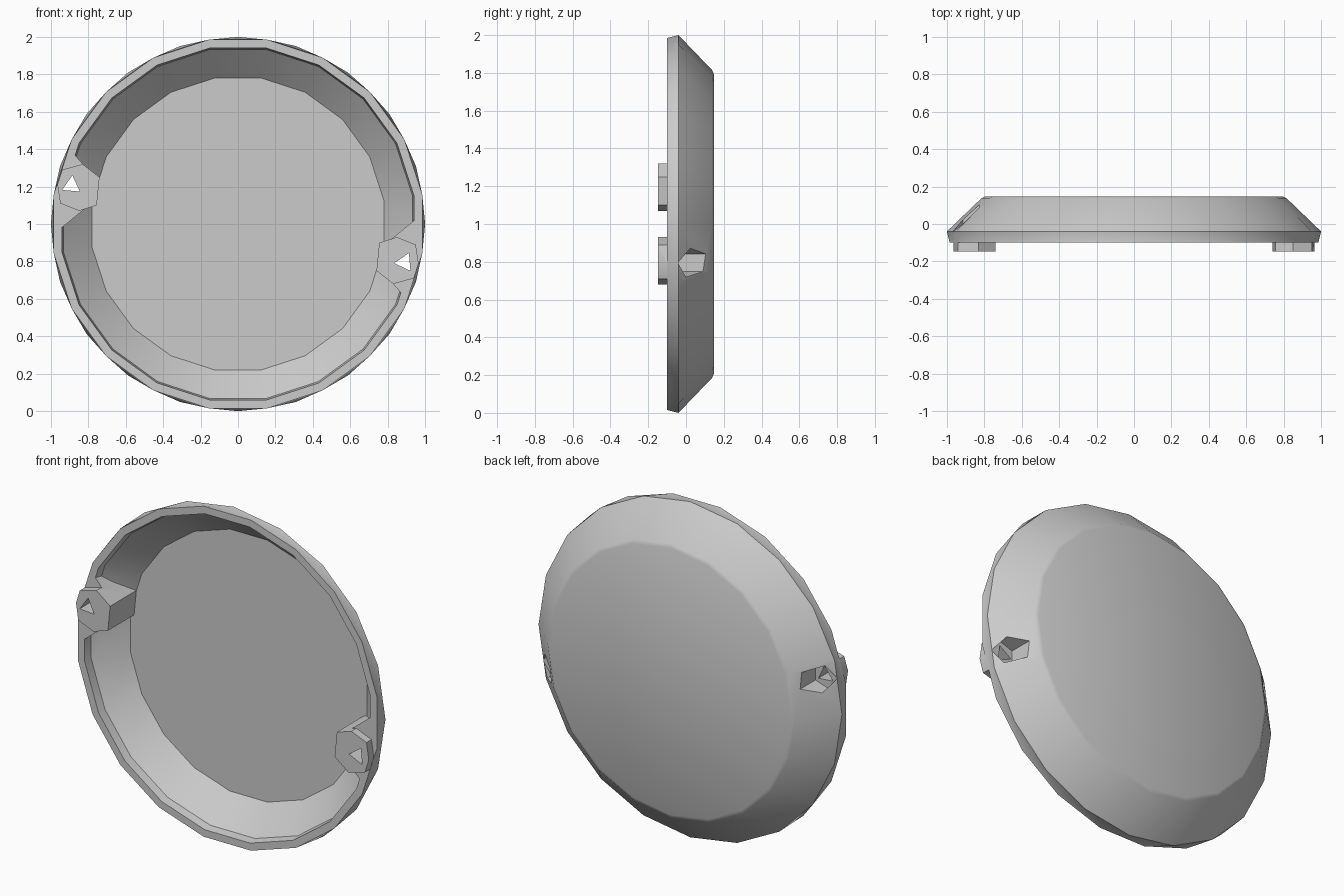
import bpy, bmesh, math

cube = bpy.data.objects.get("Cube")
if cube:
    bpy.data.objects.remove(cube, do_unlink=True)

grey = bpy.data.materials.new("light_grey")
grey.use_nodes = True
grey.diffuse_color = (0.6, 0.6, 0.6, 1)
grey.node_tree.nodes["Principled BSDF"].inputs["Base Color"].default_value = (0.6, 0.6, 0.6, 1)

SIDES = 20


def make_object(name, bm):
    bmesh.ops.recalc_face_normals(bm, faces=bm.faces)
    mesh = bpy.data.meshes.new(name)
    bm.to_mesh(mesh)
    bm.free()
    mesh.materials.append(grey)
    obj = bpy.data.objects.new(name, mesh)
    bpy.context.collection.objects.link(obj)
    return obj


def lathe(name, profile):
    """Rings of (radius, y, turn in steps), capped at both ends."""
    bm = bmesh.new()
    rings = []
    for r, y, turn in profile:
        angles = [(i + turn) * math.tau / SIDES for i in range(SIDES)]
        rings.append([bm.verts.new((r * math.cos(a), y, 1 + r * math.sin(a))) for a in angles])
    for k in range(len(rings) - 1):
        a, b = rings[k], rings[k + 1]
        same = profile[k][2] == profile[k + 1][2]
        for i in range(SIDES):
            j = (i + 1) % SIDES
            if same:
                bm.faces.new((a[i], a[j], b[j], b[i]))
            elif profile[k][2] > profile[k + 1][2]:
                bm.faces.new((a[i], b[j], b[i]))
                bm.faces.new((a[i], a[j], b[j]))
            else:
                bm.faces.new((a[i], a[j], b[i]))
                bm.faces.new((a[j], b[j], b[i]))
    bm.faces.new(rings[0])
    bm.faces.new(rings[-1])
    return make_object(name, bm)


def prism(name, outline, front, back):
    """Extrude an (x, z) outline along y; back is a function of (x, z)."""
    bm = bmesh.new()
    near = [bm.verts.new((x, front, z)) for x, z in outline]
    far = [bm.verts.new((x, back(x, z), z)) for x, z in outline]
    n = len(outline)
    for i in range(n):
        j = (i + 1) % n
        bm.faces.new((near[i], near[j], far[j], far[i]))
    bm.faces.new(near)
    bmesh.ops.triangulate(bm, faces=[bm.faces.new(far)])
    return make_object(name, bm)


def polygon(cx, cz, r, n, start):
    angles = [math.radians(start) + i * math.tau / n for i in range(n)]
    return [(cx + r * math.cos(a), cz + r * math.sin(a)) for a in angles]


def inside_wall(x, z):
    """Depth that stays buried in the sloping wall."""
    return min(0.12, -0.08 + 0.95 * (1 - math.hypot(x, z - 1)))


def combine(target, other, operation):
    mod = target.modifiers.new(operation.lower(), 'BOOLEAN')
    mod.operation = operation
    mod.solver = 'EXACT'
    mod.object = other
    bpy.context.view_layer.objects.active = target
    bpy.ops.object.modifier_apply(modifier=mod.name)
    bpy.data.objects.remove(other, do_unlink=True)


# Shallow dish with sloping wall, flat back and flat rim
dish = lathe("dish", [
    (0.79, 0.1, 0.5), (0.945, -0.05, 0.5), (0.953, -0.1, 0.5),
    (0.997, -0.1, 0.5), (1.0, -0.04, 0), (0.815, 0.138, 0), (0.795, 0.147, 0)])

# Outlines of the left-hand screw boss and the web that joins it to the rim
boss_outline = [(-0.965, 1.21), (-0.95, 1.11), (-0.85, 1.07), (-0.755, 1.10),
                (-0.74, 1.25), (-0.83, 1.32), (-0.94, 1.29)]
web_outline = [(-0.89, 1.39), (-0.82, 1.31), (-0.76, 1.2), (-0.82, 1.08),
               (-0.955, 0.97), (-0.97, 1.19)]

cutters = []
for side, label in ((1, "right"), (-1, "left")):
    def turned(outline):
        return [(side * x, 1 + side * (z - 1)) for x, z in outline]

    web = prism(label + "_web", turned(web_outline), -0.1, inside_wall)
    boss = prism(label + "_boss", turned(boss_outline), -0.147, inside_wall)
    combine(dish, web, 'UNION')
    combine(dish, boss, 'UNION')

    # Screw recess from the back, and a three-sided hole through the front
    cx, cz = -0.89 * side, 1 + 0.205 * side
    recess = polygon(cx, cz, 0.08, 5, 90 + 90 * side)
    hole = polygon(cx, cz, 0.055, 3, 85 if side == 1 else 65)
    combine(dish, prism("recess_cutter", recess, -0.04, lambda x, z: 0.3), 'DIFFERENCE')
    combine(dish, prism("hole_cutter", hole, -0.3, lambda x, z: 0.3), 'DIFFERENCE')

bpy.ops.object.select_all(action='DESELECT')
dish.select_set(True)
bpy.context.view_layer.objects.active = dish
bpy.ops.object.shade_smooth_by_angle(angle=math.radians(28))
